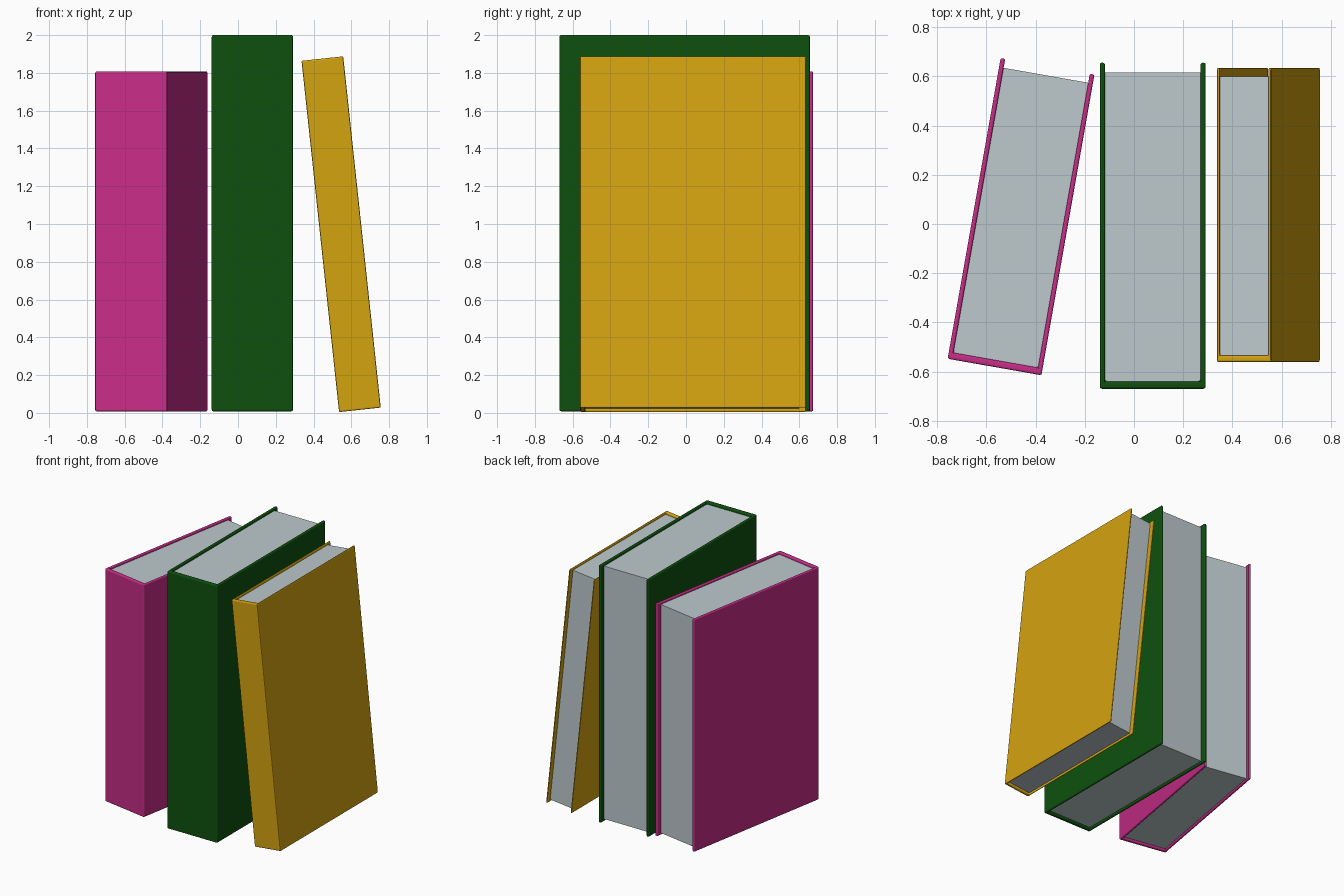
import bpy, bmesh, math
from mathutils import Matrix, Vector

if "Cube" in bpy.data.objects:
    bpy.data.objects.remove(bpy.data.objects["Cube"])

# Reference book size: width, depth, height
W, D, H = 0.43, 1.325, 2.0
COVER, SPINE = 0.021, 0.03       # board and spine thickness
BACK_GAP, END_GAP = 0.04, 0.018  # how far the pages sit inside the cover


def material(name, rgb):
    def lin(c):
        c /= 255
        return c / 12.92 if c <= 0.04045 else ((c + 0.055) / 1.055) ** 2.4
    m = bpy.data.materials.new(name)
    m.diffuse_color = (*[lin(c) for c in rgb], 1)
    m.use_nodes = True
    m.node_tree.nodes["Principled BSDF"].inputs["Base Color"].default_value = m.diffuse_color
    return m


def prism(name, outline, z0, z1, mat, bevel, matrix):
    """Extrude an outline upward, round its edges and place it."""
    bm = bmesh.new()
    face = bm.faces.new([bm.verts.new((x, y, z0)) for x, y in outline])
    top = bmesh.ops.extrude_face_region(bm, geom=[face])["geom"]
    bmesh.ops.translate(bm, vec=(0, 0, z1 - z0),
                        verts=[v for v in top if isinstance(v, bmesh.types.BMVert)])
    bmesh.ops.recalc_face_normals(bm, faces=bm.faces)
    if bevel:
        bmesh.ops.bevel(bm, geom=bm.edges[:], offset=bevel, segments=3,
                        profile=0.5, affect='EDGES', clamp_overlap=True)
    bm.transform(matrix)
    bmesh.ops.recalc_face_normals(bm, faces=bm.faces)
    mesh = bpy.data.meshes.new(name)
    bm.to_mesh(mesh)
    bm.free()
    mesh.materials.append(mat)
    obj = bpy.data.objects.new(name, mesh)
    bpy.context.collection.objects.link(obj)
    return obj


paper = material("paper grey", (190, 202, 206))


def book(name, mat, size, centre, rotation):
    scale = Matrix.Diagonal((size[0] / W, size[1] / D, size[2] / H, 1))
    place = Matrix.Translation(Vector(centre)) @ rotation @ scale
    x, y, z = W / 2, D / 2, H / 2
    xi, ys = x - COVER, -y + SPINE
    # U-shaped cover: two boards joined by the spine, open at the back
    prism(name + "_cover",
          [(-x, -y), (x, -y), (x, y), (xi, y), (xi, ys), (-xi, ys), (-xi, y), (-x, y)],
          -z, z, mat, 0.009, place)
    # Page block, pressed slightly into the cover
    xp, yp, yb = xi + 0.001, ys - 0.001, y - BACK_GAP
    prism(name + "_pages", [(-xp, yp), (xp, yp), (xp, yb), (-xp, yb)],
          -z + END_GAP, z - END_GAP, paper, 0, place)


book("left_book", material("magenta", (200, 45, 137)),
     (0.387, 1.241, 1.80), (-0.459, 0.03, 0.908), Matrix.Rotation(math.radians(-10), 4, 'Z'))
book("middle_book", material("dark green", (14, 80, 14)),
     (0.43, 1.325, 1.992), (0.076, -0.007, 1.004), Matrix.Identity(4))
book("leaning_book", material("golden yellow", (212, 163, 16)),
     (0.222, 1.195, 1.87), (0.546, 0.037, 0.946), Matrix.Rotation(math.radians(-6.1), 4, 'Y'))
